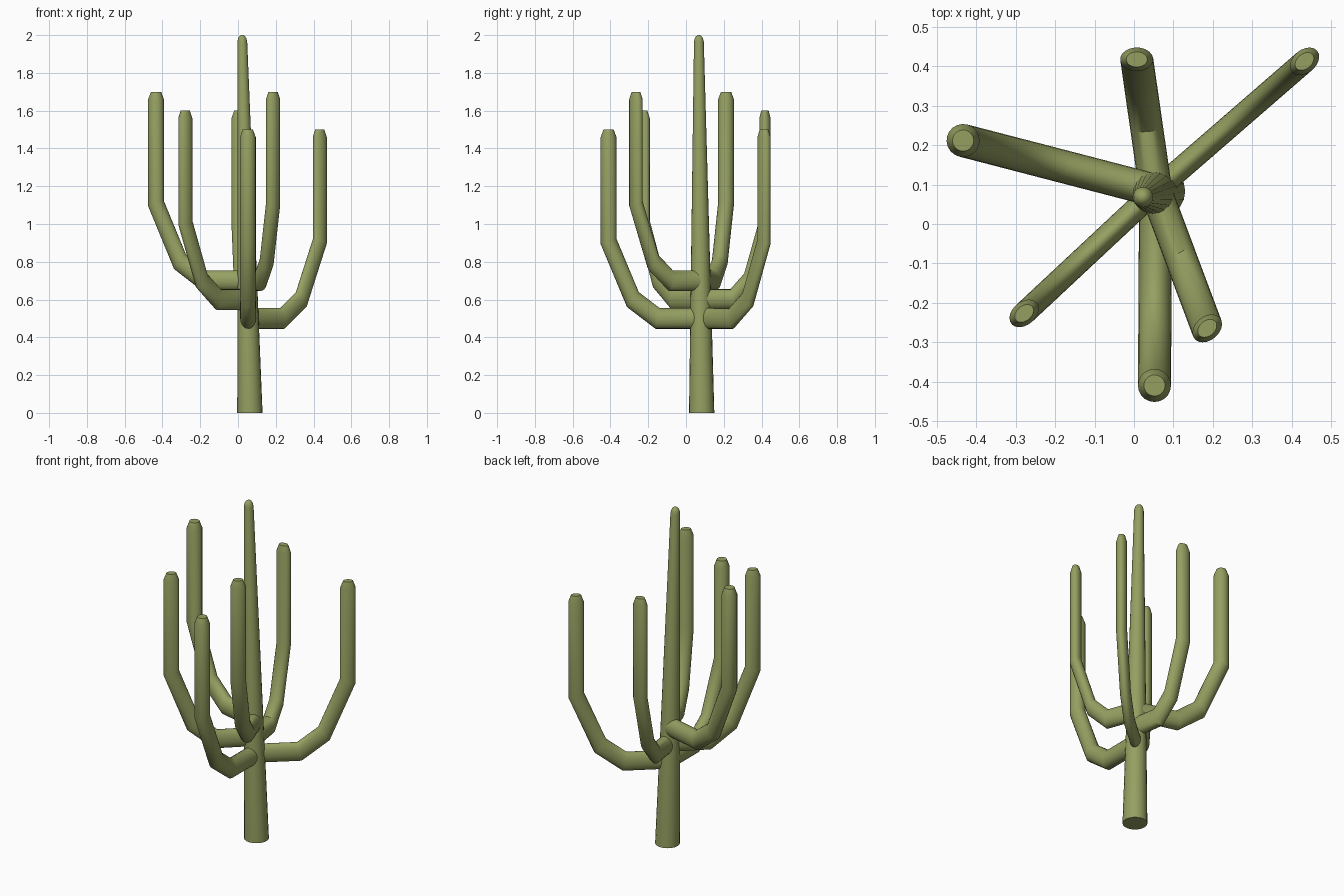
import bpy, bmesh, math
from mathutils import Vector, Matrix

if "Cube" in bpy.data.objects:
    bpy.data.objects.remove(bpy.data.objects["Cube"])

green = bpy.data.materials.new("cactus green")
green.diffuse_color = (0.30, 0.35, 0.12, 1)
green.use_nodes = True
green.node_tree.nodes["Principled BSDF"].inputs["Base Color"].default_value = green.diffuse_color
SIDES = 20


def make_object(name, rings, cap_bottom):
    """Skin a list of vertex rings into a closed-top tube."""
    bm = bmesh.new()
    loops = [[bm.verts.new(p) for p in ring] for ring in rings]
    for a, b in zip(loops, loops[1:]):
        for i in range(SIDES):
            j = (i + 1) % SIDES
            bm.faces.new((a[i], a[j], b[j], b[i]))
    bm.faces.new(loops[-1])
    if cap_bottom:
        bm.faces.new(loops[0][::-1])
    bmesh.ops.recalc_face_normals(bm, faces=bm.faces)
    mesh = bpy.data.meshes.new(name)
    bm.to_mesh(mesh)
    bm.free()
    mesh.materials.append(green)
    ob = bpy.data.objects.new(name, mesh)
    bpy.context.collection.objects.link(ob)
    bpy.context.view_layer.objects.active = ob
    ob.select_set(True)
    bpy.ops.object.shade_smooth_by_angle(angle=math.radians(40))
    ob.select_set(False)


def circle(c, side, up, r):
    return [c + r * (math.cos(t) * side + math.sin(t) * up)
            for t in (2 * math.pi * i / SIDES for i in range(SIDES))]


# Tapering, slightly leaning trunk with a rounded tip
X, Y, Z = Vector((1, 0, 0)), Vector((0, 1, 0)), Vector((0, 0, 1))
base, tip = Vector((0.063, 0.083, 0)), Vector((0.022, 0.068, 2))
profile = [(0, 0.067), (1.965, 0.026), (1.983, 0.022), (1.994, 0.015), (2.0, 0.006)]
make_object("trunk", [circle(base.lerp(tip, z / 2), X, Y, r) for z, r in profile], True)


# Arms: a round tube in unstretched space, then stretched upward and squashed sideways
def arm(name, end, z0, squash, angle):
    rot = Matrix.Rotation(math.radians(angle), 4, 'Z')
    stretch = rot @ Matrix.Diagonal((1, squash, 1.3, 1)) @ rot.inverted()
    inv = stretch.inverted()
    start = Vector((0.055, 0.085, 0))
    path = []
    for f, h in [(0.04, 0), (0.475, 0), (0.74, 0.1), (1, 0.408), (1, 0.96), (1, 1.0)]:
        p = start.lerp(Vector((*end, 0)), f)
        p.z = z0 + h
        path.append(inv @ p)
    d = path[1] - path[0]
    side = Z.cross(d).normalized()
    rings = []
    for i, p in enumerate(path):
        t0 = (p - path[max(i - 1, 0)]).normalized() if i else d.normalized()
        t1 = (path[i + 1] - p).normalized() if i < len(path) - 1 else t0
        t = (t0 + t1).normalized()
        up = t.cross(side) / t.dot(t0)          # mitred bend
        r = 0.027 if i == len(path) - 1 else 0.042
        rings.append([stretch @ v for v in circle(p, side, up, r)])
    make_object(name, rings, True)


for name, end, z0, squash, angle in [
        ("arm_left_high", (-0.434, 0.212), 0.7, 1.0, 0),
        ("arm_back_middle", (0.007, 0.418), 0.6, 0.72, 0),
        ("arm_right_low", (0.433, 0.413), 0.5, 0.70, 40),
        ("arm_right_high", (0.186, -0.265), 0.7, 0.72, 40),
        ("arm_front_low", (0.052, -0.41), 0.5, 1.0, 0),
        ("arm_left_middle", (-0.279, -0.227), 0.6, 0.70, 40)]:
    arm(name, end, z0, squash, angle)
